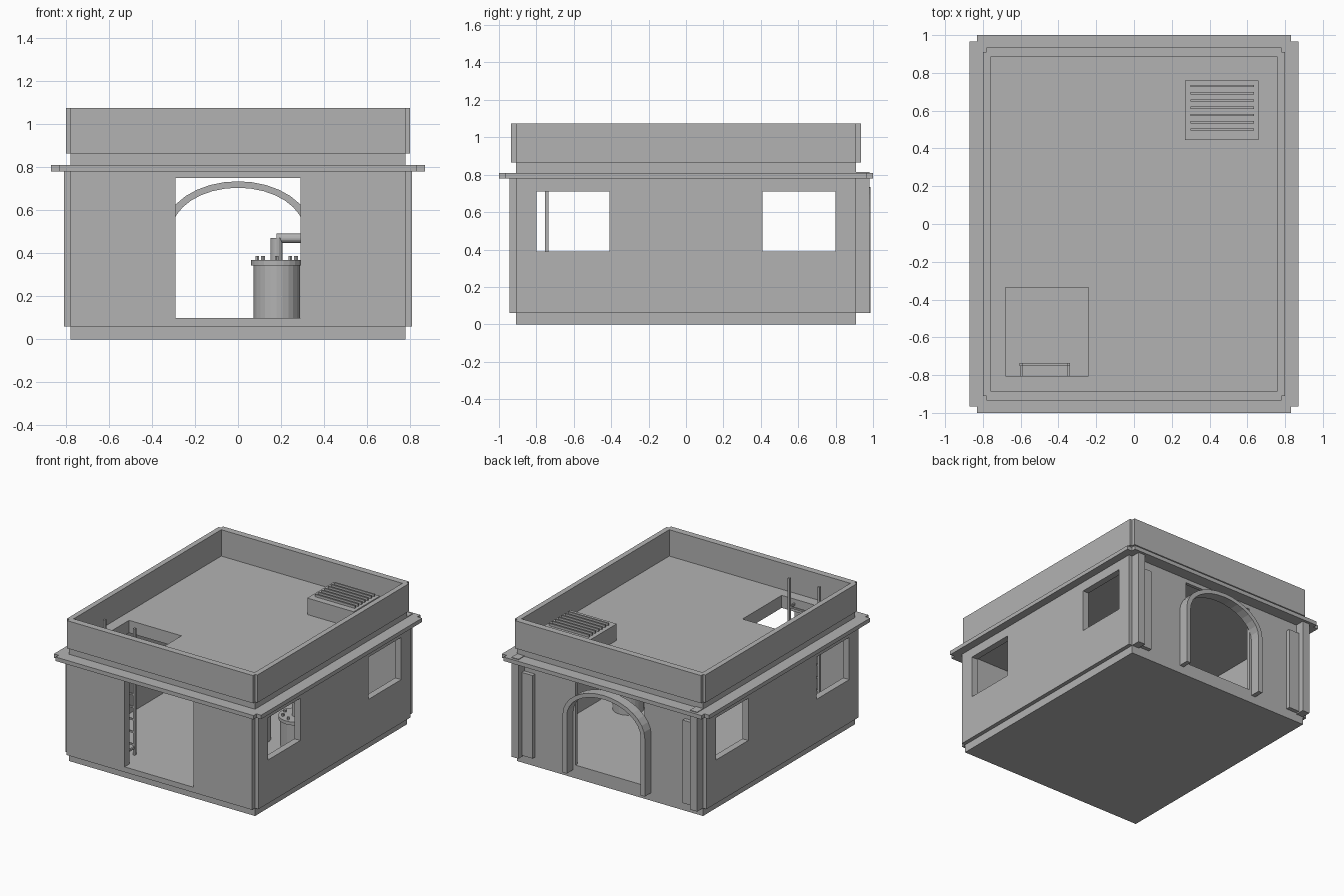
import bpy, bmesh, math
from mathutils import Matrix

cube = bpy.data.objects.get("Cube")
if cube:
    bpy.data.objects.remove(cube, do_unlink=True)

grey = bpy.data.materials.new("plain grey")
grey.use_nodes = True
grey.diffuse_color = (0.45, 0.45, 0.45, 1)
grey.node_tree.nodes["Principled BSDF"].inputs["Base Color"].default_value = (0.45, 0.45, 0.45, 1)


def finish(name, bm):
    bmesh.ops.recalc_face_normals(bm, faces=bm.faces)
    mesh = bpy.data.meshes.new(name)
    bm.to_mesh(mesh)
    bm.free()
    mesh.materials.append(grey)
    obj = bpy.data.objects.new(name, mesh)
    bpy.context.collection.objects.link(obj)
    return obj


def box(name, x, y, z):
    bm = bmesh.new()
    bmesh.ops.create_cube(bm, size=1)
    for v in bm.verts:
        for i, (lo, hi) in enumerate((x, y, z)):
            v.co[i] = hi if v.co[i] > 0 else lo
    return finish(name, bm)


def cylinder(name, centre, radius, depth, segments=24, axis="Z"):
    bm = bmesh.new()
    turn = Matrix.Rotation(math.pi / 2, 4, "Y") if axis == "X" else Matrix()
    bmesh.ops.create_cone(bm, cap_ends=True, segments=segments, radius1=radius, radius2=radius,
                          depth=depth, matrix=Matrix.Translation(centre) @ turn)
    return finish(name, bm)


def prism(name, outline, direction):
    bm = bmesh.new()
    face = bm.faces.new([bm.verts.new(p) for p in outline])
    top = bmesh.ops.extrude_face_region(bm, geom=[face])["geom"]
    bmesh.ops.translate(bm, vec=direction, verts=[v for v in top if isinstance(v, bmesh.types.BMVert)])
    return finish(name, bm)


def notched_slab(name, wide, narrow, front, back, inner_y, z):
    """Rectangle with a small square notch at each corner."""
    right = [(narrow, front), (narrow, -inner_y), (wide, -inner_y),
             (wide, inner_y), (narrow, inner_y), (narrow, back)]
    if back == inner_y:
        right = right[:4]
    plan = right + [(-x, y) for x, y in reversed(right)]
    return prism(name, [(x, y, z[0]) for x, y in plan], (0, 0, z[1] - z[0]))


def cut(target, x, y, z):
    cutter = box("cutter", x, y, z)
    cutter.hide_render = True
    mod = target.modifiers.new("opening", "BOOLEAN")
    mod.operation, mod.solver, mod.object = "DIFFERENCE", "EXACT", cutter
    bpy.context.view_layer.objects.active = target
    bpy.ops.object.modifier_apply(modifier=mod.name)
    bpy.data.objects.remove(cutter, do_unlink=True)


# Base and hollow walls with door, back opening and four windows
box("base", (-0.78, 0.78), (-0.91, 0.91), (0, 0.06))
walls = notched_slab("walls", 0.81, 0.78, -0.945, 0.91, 0.91, (0.06, 0.78))
cut(walls, (-0.76, 0.76), (-0.885, 0.885), (0.1, 0.9))
cut(walls, (-0.29, 0.29), (-1.1, 1.1), (0.1, 0.75))
for lo, hi in ((-0.8, -0.41), (0.41, 0.8)):
    cut(walls, (-1, 1), (lo, hi), (0.39, 0.71))

# Cornice, roof slab and parapet, with the hatch hole through the roof
hatch = (-0.68, -0.24), (-0.805, -0.335), (0.5, 1)
cornice = notched_slab("cornice", 0.87, 0.83, -1, 1, 0.965, (0.78, 0.81))
roof = box("roof_slab", (-0.78, 0.78), (-0.91, 0.91), (0.81, 0.875))
cut(cornice, *hatch)
cut(roof, *hatch)
parapet = notched_slab("parapet", 0.80, 0.78, -0.935, 0.935, 0.91, (0.865, 1.075))
cut(parapet, (-0.76, 0.76), (-0.885, 0.885), (0.7, 1.2))

# Back corner pilasters and raised panels
for side, s in (("left", 1), ("right", -1)):
    box(side + "_pilaster", sorted((0.72 * s, 0.78 * s)), (0.9, 0.98), (0.06, 0.815))
    box(side + "_back_panel", sorted((0.63 * s, 0.72 * s)), (0.9, 0.94), (0.07, 0.70))

# Back arch trim: two legs joined by an elliptical band
STEPS = 16


def arc(a, b):
    pts = [(a * math.cos(math.pi * i / STEPS), 0.91, 0.5 + b * math.sin(math.pi * i / STEPS))
           for i in range(STEPS + 1)]
    return [(a, 0.91, 0.06)] + pts + [(-a, 0.91, 0.06)]


prism("back_arch", arc(0.345, 0.235) + arc(0.31, 0.205)[::-1], (0, 0.077, 0))

# Roof vent with slats
box("vent_box", (0.27, 0.66), (0.445, 0.76), (0.87, 1.0))
for i in range(7):
    y = 0.5 + 0.0385 * i
    box("vent_slat", (0.30, 0.635), (y - 0.006, y + 0.006), (0.99, 1.018))

# Ladder through the hatch
for x in (-0.597, -0.347):
    box("ladder_rail", (x - 0.008, x + 0.008), (-0.753, -0.735), (0.1, 1.06))
    for z in (0.15, 0.83):
        box("ladder_bracket", (x - 0.006, x + 0.006), (-0.885 if z < 0.5 else -0.81, -0.74), (z, z + 0.015))
for i in range(8):
    z = 0.17 + 0.095 * i
    box("ladder_rung", (-0.597, -0.347), (-0.75, -0.738), (z, z + 0.012))

# Two bolted tanks linked by a pipe
TANK_Y = -0.05
for x in (0.18, 0.52):
    cylinder("tank_body", (x, TANK_Y, 0.222), 0.108, 0.25)
    cylinder("tank_lid", (x, TANK_Y, 0.357), 0.12, 0.025)
    cylinder("tank_riser", (x, TANK_Y, 0.42), 0.028, 0.105, 16)
    for i in range(8):
        a = math.pi / 4 * i
        cylinder("lid_bolt", (x + 0.09 * math.cos(a), TANK_Y + 0.09 * math.sin(a), 0.378), 0.01, 0.02, 6)
cylinder("link_pipe", (0.35, TANK_Y, 0.47), 0.022, 0.34, 16, "X")
